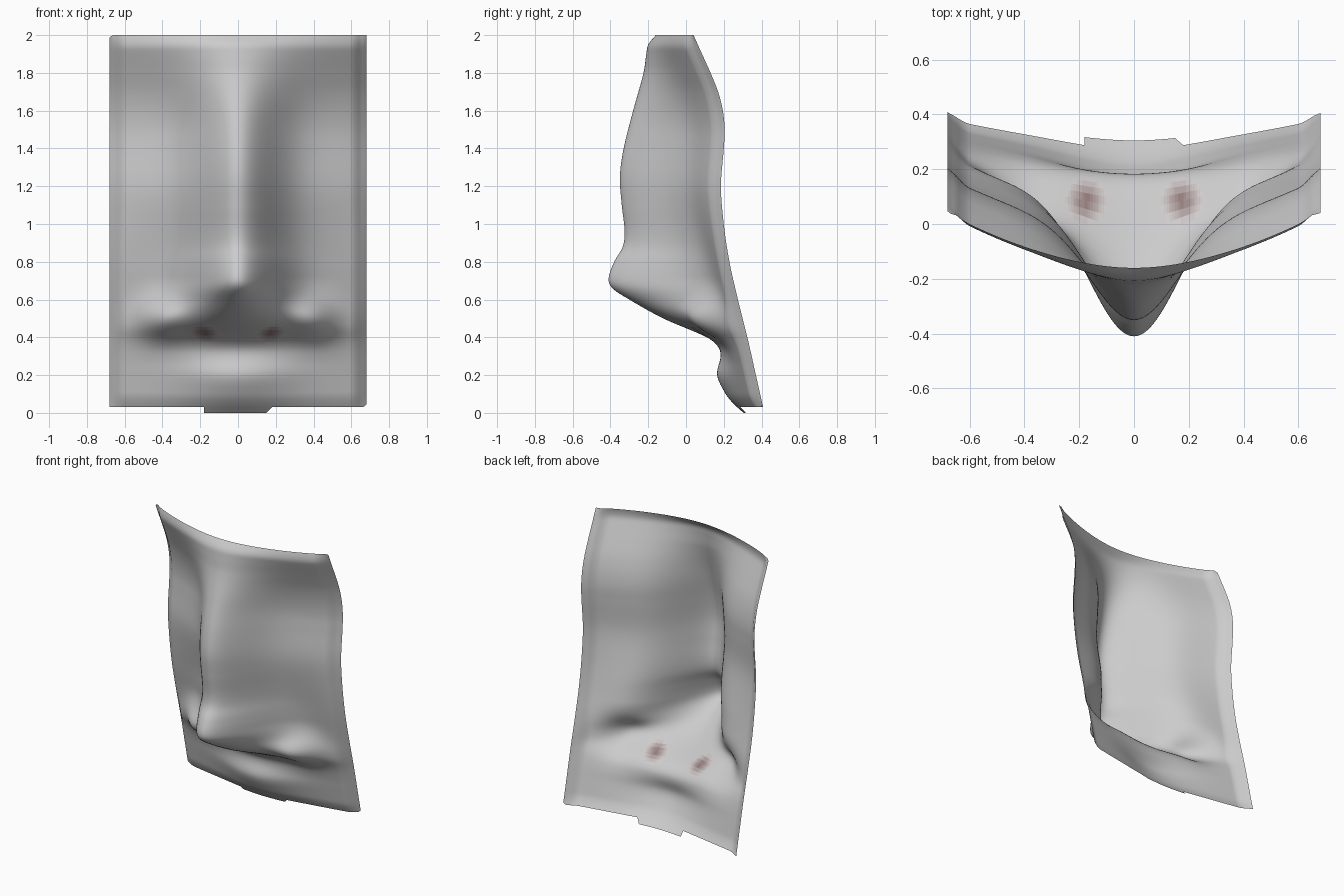
import bpy, math

if "Cube" in bpy.data.objects:
    bpy.data.objects.remove(bpy.data.objects["Cube"])

# Side profiles as (z, value) points
RIDGE = [(0, .305), (.05, .25), (.1, .21), (.2, .165), (.3, .183), (.35, .17), (.4, .11),
         (.5, -.12), (.6, -.30), (.66, -.39), (.71, -.41), (.8, -.38), (.88, -.335),
         (.96, -.325), (1.1, -.34), (1.25, -.35), (1.4, -.33), (1.6, -.28), (1.8, -.225),
         (1.9, -.21), (1.95, -.2), (2, -.16)]
EDGE = [(0, .415), (.2, .37), (.4, .325), (.6, .275), (.8, .23), (1, .2), (1.2, .185),
        (1.4, .2), (1.5, .205), (1.6, .195), (1.7, .17), (1.8, .13), (1.9, .085), (2, .04)]
WIDTH = [(0, .2), (.25, .22), (.35, .3), (.42, .3), (.5, .25), (.6, .195), (.72, .168),
         (1.5, .16), (1.9, .2), (2, .2)]
CURVE = [(0, .07), (.8, .08), (1.2, .14), (2, .17)]


def spline(pts, t):
    """Smooth curve through the profile points."""
    n = len(pts)
    k = next((i for i in range(n - 1) if t <= pts[i + 1][0]), n - 2)

    def slope(i):
        a, b = pts[max(i - 1, 0)], pts[min(i + 1, n - 1)]
        return (b[1] - a[1]) / (b[0] - a[0])
    (z0, v0), (z1, v1) = pts[k], pts[k + 1]
    h = z1 - z0
    s = min(max((t - z0) / h, 0), 1)
    return ((2*s**3 - 3*s*s + 1) * v0 + (s**3 - 2*s*s + s) * h * slope(k)
            + (3*s*s - 2*s**3) * v1 + (s**3 - s*s) * h * slope(k + 1))


def depth(x, z):
    ax = abs(x)
    side = min(max((ax - .6) / .08, 0), 1) ** 1.6
    rim = .035 * max((z - 1.93) / .07, 0) ** 1.5 + .03 * max((.1 - z) / .1, 0) ** 1.5
    k = spline(CURVE, z)
    face0 = spline(EDGE, z) - .05 - k + rim
    # cheek sheet, curled back at its borders
    y = face0 + k * min((ax / .65) ** 2, 1) + .05 * side - rim * side
    # nose ridge
    w = spline(WIDTH, z)
    y += (spline(RIDGE, z) - face0) * math.exp(-(x / w) ** 2 / 2) * (1 - side)
    # nostril wings
    y -= .075 * math.exp(-((ax - .4) / .085) ** 2 / 2 - ((z - .5) / .075) ** 2 / 2)
    return y


# Grid of the sheet, with an extra bottom row for the small tab
NX = 136
xs = [-.68 + .01 * i for i in range(NX + 1)]
zs = [0, .015] + [.03 + 1.97 * j / 130 for j in range(131)]
verts, index, faces = [], {}, []
for j, z in enumerate(zs):
    for i, x in enumerate(xs):
        if j < 2 and abs(x) > .181:
            continue
        px, pz = x, z
        if j < 2 and x > .12:                      # slanted end of the tab
            px = .12 + (x - .12) * (.03, .045)[j] / .06
        if j > 1 and abs(x) > .66:                 # clipped corners
            cut = .015 - (.68 - abs(x))
            if cut > 0:
                pz = min(max(pz, .03 + (cut if x > 0 else 0)), 2 - (0 if x > 0 else cut))
        index[i, j] = len(verts)
        verts.append((px, depth(px, pz), pz))
for j in range(len(zs) - 1):
    for i in range(NX):
        q = [(i, j), (i + 1, j), (i + 1, j + 1), (i, j + 1)]
        if all(c in index for c in q):
            faces.append([index[c] for c in q])

mesh = bpy.data.meshes.new("nose")
mesh.from_pydata(verts, [], faces)
nose = bpy.data.objects.new("nose", mesh)
bpy.context.collection.objects.link(nose)

# Skin grey fading to dark nostrils
BANDS = 12
for b in range(BANDS + 1):
    t = b / BANDS
    m = bpy.data.materials.new(f"skin_{b}")
    m.diffuse_color = (.8 - .5 * t, .8 - .6 * t, .8 - .6 * t, 1)
    m.use_nodes = True
    m.node_tree.nodes["Principled BSDF"].inputs["Base Color"].default_value = m.diffuse_color
    mesh.materials.append(m)
for p in mesh.polygons:
    x, y, z = p.center
    t = 0
    if .3 < z < .6:
        t = math.exp(-((abs(x) - .175) / .05) ** 2 / 2 - ((y - .085) / .055) ** 2 / 2)
    p.material_index = round(t * BANDS)
    p.use_smooth = True
